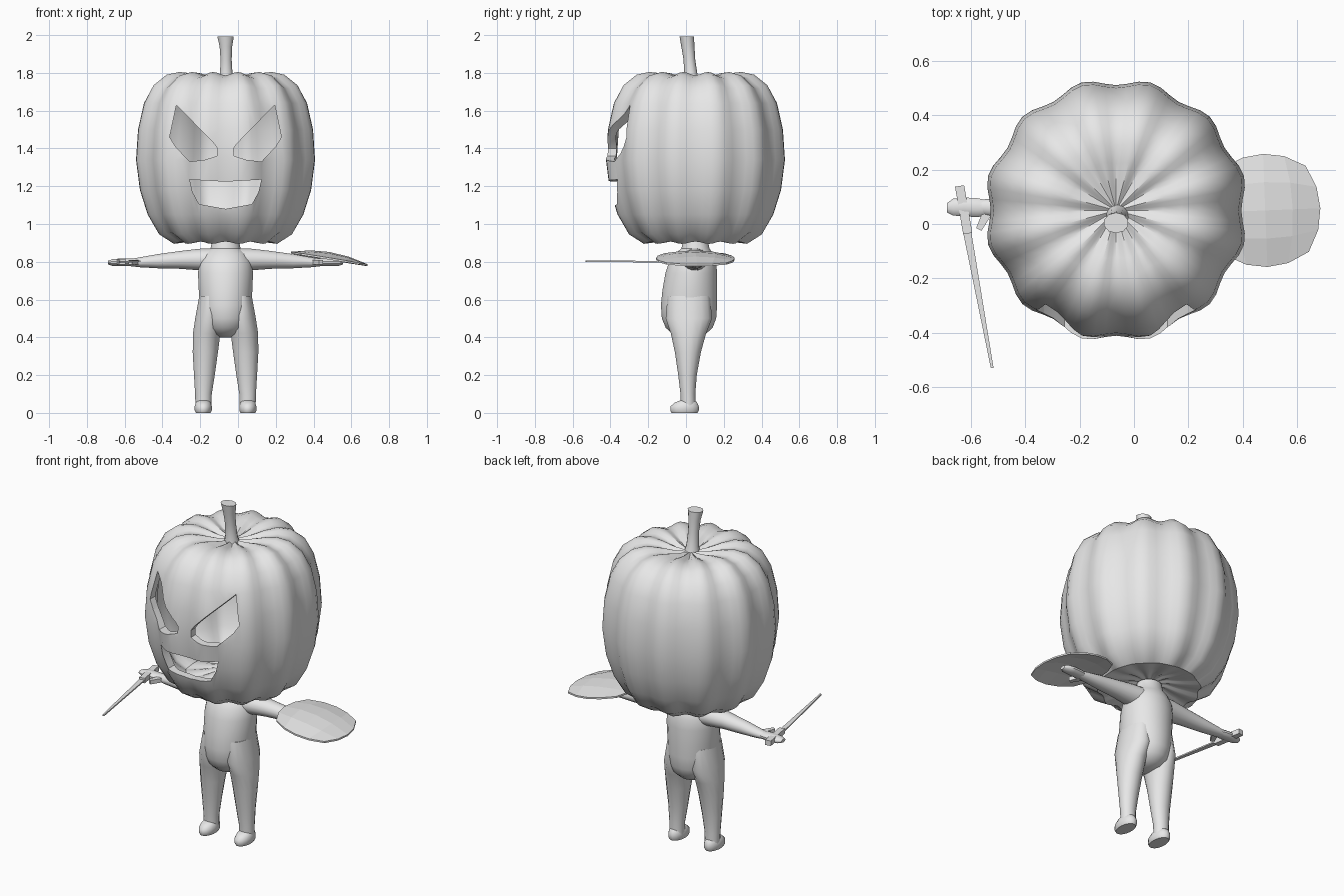
import bpy, bmesh, math
from mathutils import Vector

if "Cube" in bpy.data.objects:
    bpy.data.objects.remove(bpy.data.objects["Cube"])

CX = -0.066  # body mid-plane

gray = bpy.data.materials.new("plain_gray")
gray.diffuse_color = (0.8, 0.8, 0.8, 1)
gray.use_nodes = True
gray.node_tree.nodes["Principled BSDF"].inputs["Base Color"].default_value = gray.diffuse_color


def finish(name, bm, smooth=True):
    bmesh.ops.recalc_face_normals(bm, faces=bm.faces)
    me = bpy.data.meshes.new(name)
    bm.to_mesh(me)
    bm.free()
    ob = bpy.data.objects.new(name, me)
    bpy.context.collection.objects.link(ob)
    me.materials.append(gray)
    if smooth:
        smooth_shade(ob)
    return ob


def activate(ob):
    bpy.ops.object.select_all(action='DESELECT')
    ob.select_set(True)
    bpy.context.view_layer.objects.active = ob


def smooth_shade(ob, angle=40):
    activate(ob)
    bpy.ops.object.shade_smooth_by_angle(angle=math.radians(angle))


def bridge(bm, rings):
    n = len(rings[0])
    for a, b in zip(rings, rings[1:]):
        for i in range(n):
            j = (i + 1) % n
            bm.faces.new((a[i], a[j], b[j], b[i]))


def loft(name, rings, axis='z', n=16):
    """Elliptical rings (x, y, z, radius_a, radius_b) skinned along an axis."""
    bm = bmesh.new()
    loops = []
    for x, y, z, ra, rb in rings:
        loop = []
        for i in range(n):
            t = math.tau * (i + 0.5) / n
            c, s = ra * math.cos(t), rb * math.sin(t)
            p = (x + c, y + s, z) if axis == 'z' else (x, y + c, z + s)
            loop.append(bm.verts.new(p))
        loops.append(loop)
    bridge(bm, loops)
    bm.faces.new(loops[0])
    bm.faces.new(loops[-1])
    return finish(name, bm)


def prism(name, pts, y0, y1):
    """Outline in x, z extruded along y."""
    bm = bmesh.new()
    a = [bm.verts.new((x, y0, z)) for x, z in pts]
    b = [bm.verts.new((x, y1, z)) for x, z in pts]
    bridge(bm, [a, b])
    bm.faces.new(a)
    bm.faces.new(b)
    return finish(name, bm, False)


def bar(name, p, q, w0, w1, h):
    """Tapered flat bar from p to q."""
    p, q = Vector(p), Vector(q)
    side = (q - p).cross(Vector((0, 0, 1))).normalized()
    up = Vector((0, 0, h / 2))
    bm = bmesh.new()
    loops = []
    for c, w in ((p, w0), (q, w1)):
        s = side * w / 2
        loops.append([bm.verts.new(c + d) for d in (s + up, up - s, -s - up, s - up)])
    bridge(bm, loops)
    bm.faces.new(loops[0])
    bm.faces.new(loops[1])
    return finish(name, bm, False)


# Pumpkin head: ribbed revolve, hollowed, with carved face
profile = [(0.10, 0.925), (0.20, 0.905), (0.28, 0.895), (0.36, 0.945), (0.42, 1.05),
           (0.462, 1.18), (0.483, 1.34), (0.472, 1.5), (0.44, 1.64), (0.39, 1.735),
           (0.32, 1.79), (0.25, 1.805), (0.18, 1.797), (0.09, 1.775)]
HY, N = 0.05, 72
bm = bmesh.new()
loops = []
for r, z in profile:
    loop = []
    for i in range(N):
        t = math.tau * i / N
        valley = 0.5 + 0.5 * math.cos(12 * t)
        rr = r * (1.01 - 0.055 * valley)
        dz = -0.018 * valley * (z > 1.7) + 0.012 * valley * (z < 0.95)
        loop.append(bm.verts.new((CX + rr * math.cos(t), HY + rr * math.sin(t), z + dz)))
    loops.append(loop)
bridge(bm, loops)
for loop, z in ((loops[0], 0.93), (loops[-1], 1.76)):
    pole = bm.verts.new((CX, HY, z))
    for i in range(N):
        bm.faces.new((loop[i], loop[(i + 1) % N], pole))
head = finish("pumpkin_head", bm, False)
shell = head.modifiers.new("shell", 'SOLIDIFY')
shell.thickness = 0.045
shell.offset = -1

eye = [(0.26, 1.63), (0.296, 1.46), (0.265, 1.41), (0.19, 1.33),
       (0.11, 1.34), (0.045, 1.36), (0.042, 1.4), (0.06, 1.425)]
mouth = [(-0.19, 1.235), (0, 1.224), (0.19, 1.235), (0.175, 1.17),
         (0.14, 1.105), (0, 1.08), (-0.14, 1.105), (-0.175, 1.17)]
cutters = [prism("eye_cutter", [(CX + s * x, z) for x, z in eye], -0.8, -0.12) for s in (-1, 1)]
cutters.append(prism("mouth_cutter", [(CX + x, z) for x, z in mouth], -0.8, -0.15))
for c in cutters:
    c.hide_render = True
    m = head.modifiers.new("carve", 'BOOLEAN')
    m.operation = 'DIFFERENCE'
    m.solver = 'EXACT'
    m.object = c
activate(head)
for m in list(head.modifiers):
    bpy.ops.object.modifier_apply(modifier=m.name)
for c in cutters:
    bpy.data.objects.remove(c)
smooth_shade(head, 35)

# Stem
loft("stem", [(CX + 0.005, 0.03, 1.745, 0.046, 0.046), (CX + 0.004, 0.026, 1.79, 0.035, 0.035),
              (CX + 0.003, 0.018, 1.87, 0.031, 0.031), (CX + 0.002, 0.01, 1.94, 0.035, 0.035),
              (CX, 0.004, 1.993, 0.046, 0.038)], n=10)

# Torso with rounded belly and seat
loft("torso", [(CX, 0.015, 0.40, 0.03, 0.04), (CX, 0.017, 0.415, 0.075, 0.085),
               (CX, 0.017, 0.45, 0.112, 0.125), (CX, 0.016, 0.50, 0.132, 0.145),
               (CX, 0.016, 0.57, 0.14, 0.15), (CX, 0.02, 0.65, 0.143, 0.146),
               (CX, 0.028, 0.74, 0.147, 0.138), (CX, 0.035, 0.80, 0.14, 0.125),
               (CX, 0.042, 0.845, 0.115, 0.1), (CX, 0.05, 0.87, 0.08, 0.075),
               (CX, 0.05, 0.92, 0.07, 0.065)], n=24)

for s, side in ((-1, "left"), (1, "right")):
    # Legs and feet
    lx = lambda d: CX + s * d
    loft(side + "_leg", [(lx(0.078), 0.015, 0.62, 0.062, 0.115), (lx(0.088), 0.015, 0.5, 0.074, 0.125),
                         (lx(0.100), 0.013, 0.42, 0.074, 0.095), (lx(0.107), 0.01, 0.32, 0.068, 0.07),
                         (lx(0.112), 0.008, 0.2, 0.056, 0.05), (lx(0.117), 0.01, 0.1, 0.045, 0.04),
                         (lx(0.117), 0.012, 0.03, 0.043, 0.04)])
    loft(side + "_foot", [(lx(0.118), -0.008, 0, 0.04, 0.07), (lx(0.118), -0.008, 0.012, 0.046, 0.077),
                          (lx(0.118), -0.007, 0.035, 0.046, 0.076), (lx(0.118), 0.0, 0.055, 0.04, 0.06),
                          (lx(0.118), 0.01, 0.068, 0.03, 0.035)])
    # Arms and hands
    loft(side + "_arm", [(lx(0.06), 0.045, 0.81, 0.075, 0.062), (lx(0.14), 0.047, 0.812, 0.066, 0.058),
                         (lx(0.24), 0.05, 0.81, 0.052, 0.048), (lx(0.36), 0.055, 0.803, 0.042, 0.038),
                         (lx(0.46), 0.06, 0.797, 0.034, 0.026), (lx(0.50), 0.062, 0.796, 0.028, 0.02)], 'x')
    loft(side + "_hand", [(lx(0.47), 0.06, 0.796, 0.028, 0.02), (lx(0.51), 0.06, 0.797, 0.036, 0.021),
                          (lx(0.56), 0.063, 0.797, 0.036, 0.021), (lx(0.60), 0.062, 0.796, 0.032, 0.018),
                          (lx(0.622), 0.06, 0.796, 0.018, 0.01)], 'x', 12)
    bar(side + "_thumb", (lx(0.47), 0.05, 0.797), (lx(0.505), -0.02, 0.797), 0.036, 0.022, 0.024)

# Sword
bar("sword_handle", (-0.642, 0.14, 0.8), (-0.612, -0.035, 0.8), 0.034, 0.034, 0.03)
bar("sword_blade", (-0.614, -0.03, 0.8), (-0.522, -0.53, 0.803), 0.03, 0.01, 0.008)

# Shield: faceted, tilted dome built from a rounded grid
bm = bmesh.new()
bmesh.ops.create_grid(bm, x_segments=4, y_segments=4, size=1)
for v in bm.verts:
    u, w = v.co.x, v.co.y
    x = u * math.sqrt(1 - 0.42 * w * w)
    y = w * math.sqrt(1 - 0.42 * u * u)
    dome = 0.032 * (1 - min(1, x * x + y * y))
    v.co = (0.483 + 0.203 * x - 0.008 * y, 0.05 + 0.208 * y + 0.008 * x, 0.82 - 0.033 * x + dome)
top = list(bm.faces)
ext = bmesh.ops.extrude_face_region(bm, geom=top, use_keep_orig=True)
for v in ext["geom"]:
    if isinstance(v, bmesh.types.BMVert):
        v.co.z -= 0.01
finish("shield", bm, False)
